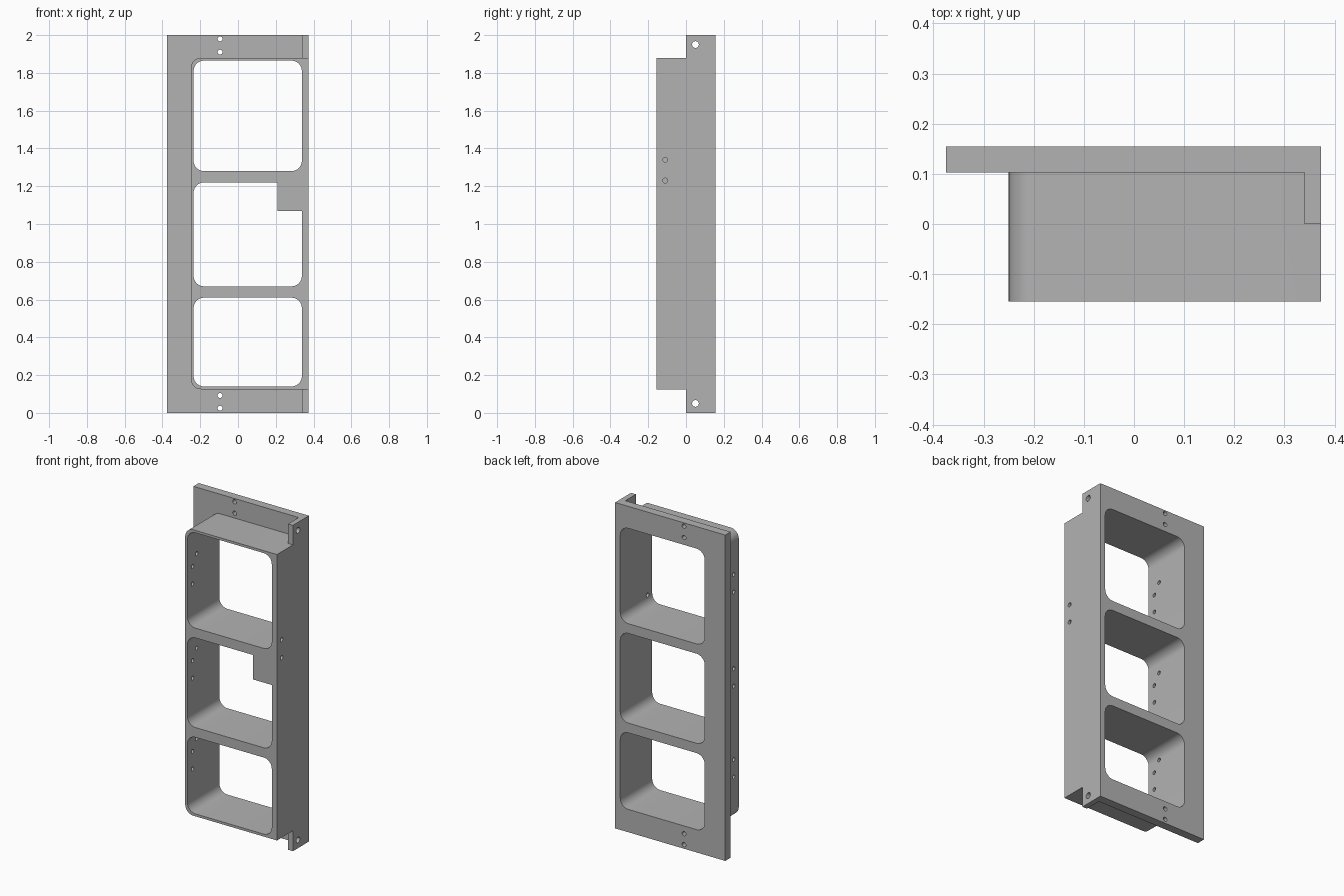
import bpy, bmesh
from math import pi, cos, sin, radians
from mathutils import Vector

cube = bpy.data.objects.get("Cube")
if cube:
    bpy.data.objects.remove(cube, do_unlink=True)

grey = bpy.data.materials.new("plain_grey")
grey.use_nodes = True
colour = (0.45, 0.45, 0.45, 1)
grey.diffuse_color = colour
grey.node_tree.nodes["Principled BSDF"].inputs["Base Color"].default_value = colour


def link(name, bm):
    bmesh.ops.recalc_face_normals(bm, faces=bm.faces)
    mesh = bpy.data.meshes.new(name)
    bm.to_mesh(mesh)
    bm.free()
    mesh.materials.append(grey)
    ob = bpy.data.objects.new(name, mesh)
    bpy.context.collection.objects.link(ob)
    return ob


def slab(name, x, y, z, r_left=0, r_right=0, steps=10):
    """Rectangle in x and z with optional rounded corners, extruded along y."""
    pts = []
    corners = ((x[1], z[1], -1, -1, r_right), (x[0], z[1], 1, -1, r_left),
               (x[0], z[0], 1, 1, r_left), (x[1], z[0], -1, 1, r_right))
    for i, (cx, cz, sx, sz, r) in enumerate(corners):
        for k in range(steps + 1 if r else 1):
            a = (i + k / steps) * pi / 2
            pts.append((cx + r * (sx + cos(a)), cz + r * (sz + sin(a))) if r else (cx, cz))
    bm = bmesh.new()
    face = bm.faces.new([bm.verts.new((px, y[0], pz)) for px, pz in pts])
    ext = bmesh.ops.extrude_face_region(bm, geom=[face])
    moved = [v for v in ext["geom"] if isinstance(v, bmesh.types.BMVert)]
    bmesh.ops.translate(bm, verts=moved, vec=(0, y[1] - y[0], 0))
    return link(name, bm)


def drill(centre, axis, radius, length=0.12):
    bm = bmesh.new()
    bmesh.ops.create_cone(bm, cap_ends=True, segments=20, radius1=radius,
                          radius2=radius, depth=length)
    ob = link("drill", bm)
    ob.rotation_euler = Vector(axis).to_track_quat('Z', 'Y').to_euler()
    ob.location = centre
    return ob


def combine(target, tool, operation):
    tool.hide_render = True
    mod = target.modifiers.new("combine", 'BOOLEAN')
    mod.operation, mod.solver, mod.object = operation, 'EXACT', tool
    bpy.context.view_layer.objects.active = target
    bpy.ops.object.modifier_apply(modifier=mod.name)
    bpy.data.objects.remove(tool, do_unlink=True)


LEFT, FRONT, BACK = 0.373, -0.155, 0.155
WIN_X = (-0.235, 0.338)

# Deep housing, back plate and mounting flange
frame = slab("panel_frame", (-0.25, LEFT), (FRONT, 0.13), (0.125, 1.88), r_left=0.055)
combine(frame, slab("back_plate", (-0.375, LEFT), (0.103, BACK), (0, 2)), 'UNION')
combine(frame, slab("side_flange", (0.34, LEFT), (0, BACK), (0, 2)), 'UNION')

# Three rounded windows
for z in ((0.14, 0.61), (0.67, 1.22), (1.28, 1.865)):
    combine(frame, slab("window", WIN_X, (-0.3, 0.3), z, 0.055, 0.055), 'DIFFERENCE')

# Corner tab in the middle window
combine(frame, slab("corner_tab", (0.21, 0.355), (FRONT, -0.125), (1.07, 1.25)), 'UNION')

# Screw holes through the back plate and flange
for z in (0.025, 0.092, 1.91, 1.98):
    combine(frame, drill((-0.095, 0.13, z), (0, 1, 0), 0.013), 'DIFFERENCE')
for z in (0.05, 1.95):
    combine(frame, drill((LEFT, 0.05, z), (1, 0, 0), 0.018), 'DIFFERENCE')

# Small holes in the side walls
for z in (1.23, 1.34):
    combine(frame, drill((LEFT, -0.11, z), (1, 0, 0), 0.013), 'DIFFERENCE')
for z in (0.383, 0.94, 1.518):
    for y, rise in ((-0.105, 0), (-0.105, 0.107), (-0.065, 0.17)):
        combine(frame, drill((-0.25, y, z + rise), (1, 0, 0), 0.012), 'DIFFERENCE')

bpy.ops.object.select_all(action='DESELECT')
frame.select_set(True)
bpy.context.view_layer.objects.active = frame
bpy.ops.object.shade_smooth_by_angle(angle=radians(30))
